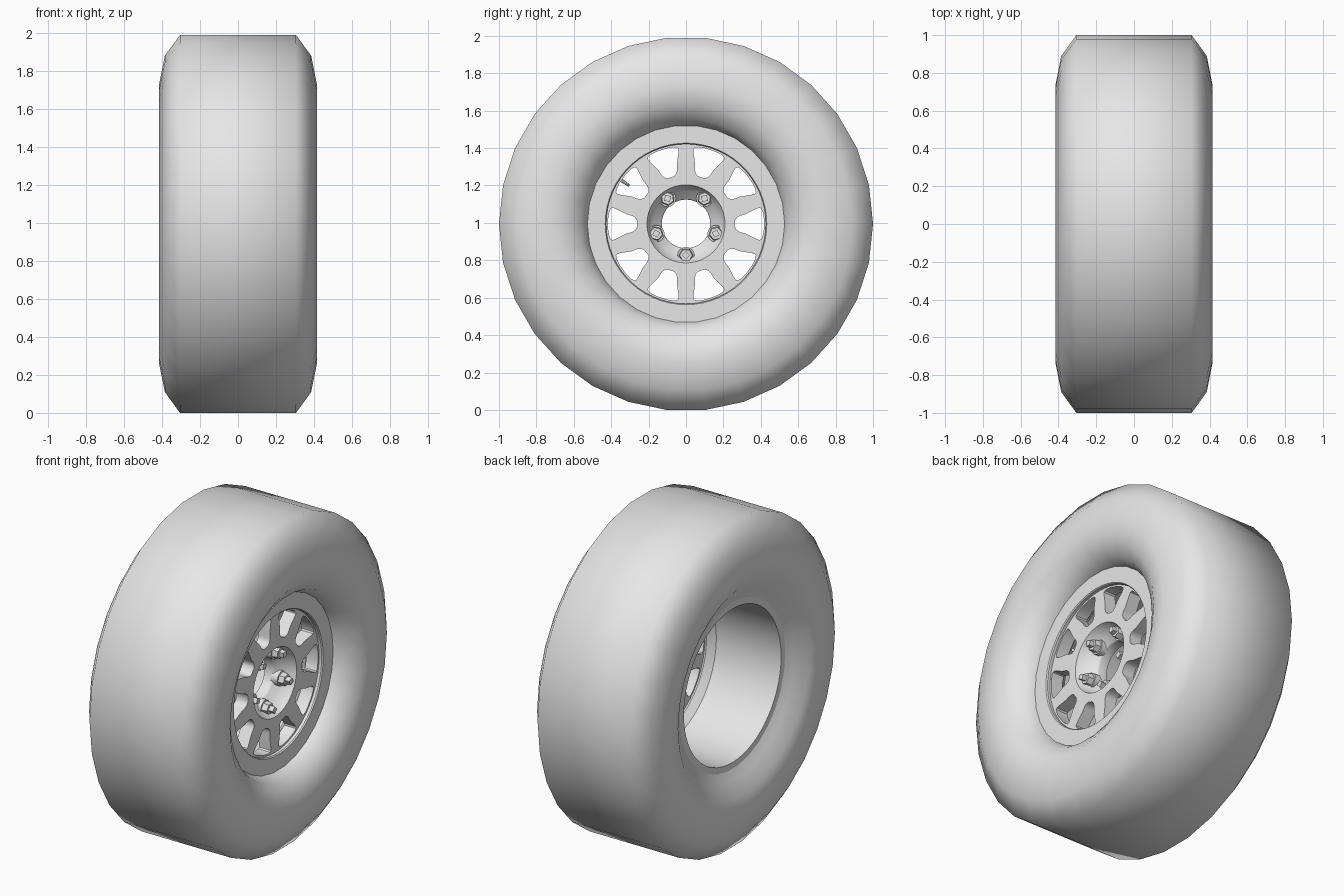
import bpy, bmesh, math
from mathutils import Matrix, Vector

cube = bpy.data.objects.get("Cube")
if cube:
    bpy.data.objects.remove(cube, do_unlink=True)

CENTRE_Z = math.cos(math.radians(6))   # flat facet of the tyre rests on the ground
# local x, y, z becomes world y, z, x so parts are drawn in the wheel plane
AXLE = Matrix(((0, 0, 1, 0), (1, 0, 0, 0), (0, 1, 0, CENTRE_Z), (0, 0, 0, 1)))

grey = bpy.data.materials.new("light_grey")
grey.use_nodes = True
colour = (0.8, 0.8, 0.8, 1)
grey.diffuse_color = colour
grey.node_tree.nodes["Principled BSDF"].inputs["Base Color"].default_value = colour


def finish(name, mesh, angle):
    mesh.transform(AXLE)
    mesh.materials.clear()
    mesh.materials.append(grey)
    obj = bpy.data.objects.new(name, mesh)
    bpy.context.scene.collection.objects.link(obj)
    bpy.ops.object.select_all(action='DESELECT')
    obj.select_set(True)
    bpy.context.view_layer.objects.active = obj
    bpy.ops.object.shade_smooth_by_angle(angle=math.radians(angle))
    return obj


def lathe(name, profile, segments, angle):
    """Revolve a closed (axial, radius) profile around the axle."""
    bm = bmesh.new()
    rings = []
    for i in range(segments):
        a = math.tau * i / segments
        rings.append([bm.verts.new((r * math.cos(a), r * math.sin(a), w)) for w, r in profile])
    n = len(profile)
    for i in range(segments):
        a, b = rings[i], rings[(i + 1) % segments]
        for j in range(n):
            k = (j + 1) % n
            bm.faces.new((a[j], b[j], b[k], a[k]))
    bmesh.ops.recalc_face_normals(bm, faces=bm.faces)
    mesh = bpy.data.meshes.new(name)
    bm.to_mesh(mesh)
    bm.free()
    return finish(name, mesh, angle)


def prism(name, sides, radius, w0, w1, pos, turn=0.0, top=1.0):
    """Upright prism parallel to the axle."""
    bm = bmesh.new()
    bmesh.ops.create_cone(bm, cap_ends=True, segments=sides, radius1=radius,
                          radius2=radius * top, depth=w1 - w0,
                          matrix=Matrix.Translation((*pos, (w0 + w1) / 2)) @ Matrix.Rotation(turn, 4, 'Z'))
    mesh = bpy.data.meshes.new(name)
    bm.to_mesh(mesh)
    bm.free()
    return finish(name, mesh, 30)


# Tyre: tread, shoulders, bulging sidewalls turning in to the beads
half = [(0.305, 1.0), (0.385, 0.89), (0.415, 0.74), (0.395, 0.64), (0.34, 0.56)]
tyre = half + [(0.26, 0.52), (-0.31, 0.50)] + [(-w, r) for w, r in reversed(half)]
lathe("tyre", tyre, 30, 62)

# Rim: flat outer ring, barrel and narrow inner lip
lathe("rim_barrel", [(0.265, 0.535), (0.275, 0.53), (0.275, 0.432), (0.268, 0.427), (0.16, 0.427),
                     (0.12, 0.465), (-0.315, 0.47), (-0.315, 0.51)], 60, 30)

# Spoke disc: flat plate with ten rounded openings
FACE, BACK = 0.25, 0.17
curve = bpy.data.curves.new("spoke_disc_outline", 'CURVE')
curve.dimensions = '2D'
curve.fill_mode = 'BOTH'
curve.extrude = (FACE - BACK) / 2


def outline(points):
    s = curve.splines.new('POLY')
    s.points.add(len(points) - 1)
    for p, (u, v) in zip(s.points, points):
        p.co = (u, v, 0, 1)
    s.use_cyclic_u = True


def circle(radius, n):
    return [(radius * math.cos(math.tau * i / n), radius * math.sin(math.tau * i / n)) for i in range(n)]


outline(circle(0.43, 60))
outline(circle(0.209, 40))
side = [(0.262, 0.018), (0.272, 0.034), (0.29, 0.044), (0.32, 0.052), (0.375, 0.08),
        (0.392, 0.086), (0.402, 0.082), (0.41, 0.065), (0.416, 0.03)]
opening = side + [(r, -t) for r, t in reversed(side)]
for i in range(10):
    turn = Matrix.Rotation(math.tau * i / 10, 2)
    outline([tuple(turn @ Vector(p)) for p in opening])

helper = bpy.data.objects.new("spoke_disc_helper", curve)
bpy.context.scene.collection.objects.link(helper)
bpy.context.view_layer.update()
deps = bpy.context.evaluated_depsgraph_get()
disc = bpy.data.meshes.new_from_object(helper.evaluated_get(deps))
bpy.data.objects.remove(helper, do_unlink=True)
disc.transform(Matrix.Translation((0, 0, (FACE + BACK) / 2)))
bm = bmesh.new()
bm.from_mesh(disc)
bmesh.ops.remove_doubles(bm, verts=bm.verts, dist=0.0005)
bmesh.ops.recalc_face_normals(bm, faces=bm.faces)
bm.to_mesh(disc)
bm.free()
finish("spoke_disc", disc, 35)

# Hub: dished cone down to an open centre bore
lathe("hub_dish", [(FACE, 0.209), (0.17, 0.175), (0.155, 0.135), (0.145, 0.13), (0.09, 0.13),
                   (0.09, 0.19), (BACK, 0.212)], 40, 50)

# Five wheel nuts with washers and square studs
for i in range(5):
    a = math.tau * i / 5 - math.pi / 2
    pos = (0.168 * math.cos(a), 0.168 * math.sin(a))
    prism(f"nut_washer_{i + 1}", 16, 0.045, 0.14, 0.185, pos)
    prism(f"wheel_nut_{i + 1}", 6, 0.04, 0.18, 0.22, pos, a, 0.85)
    prism(f"wheel_stud_{i + 1}", 4, 0.022, 0.21, 0.25, pos, a)

# Valve stem leaning in from the barrel
a = math.radians(146)
bm = bmesh.new()
bmesh.ops.create_cone(bm, cap_ends=True, segments=10, radius1=0.011, radius2=0.008, depth=0.08)
stem = Vector((-math.cos(a), -math.sin(a), 0.9))
place = Matrix.Translation((0.40 * math.cos(a), 0.40 * math.sin(a), 0.16))
bmesh.ops.transform(bm, matrix=place @ stem.to_track_quat('Z', 'Y').to_matrix().to_4x4(), verts=bm.verts)
valve = bpy.data.meshes.new("valve_stem")
bm.to_mesh(valve)
bm.free()
finish("valve_stem", valve, 30)
